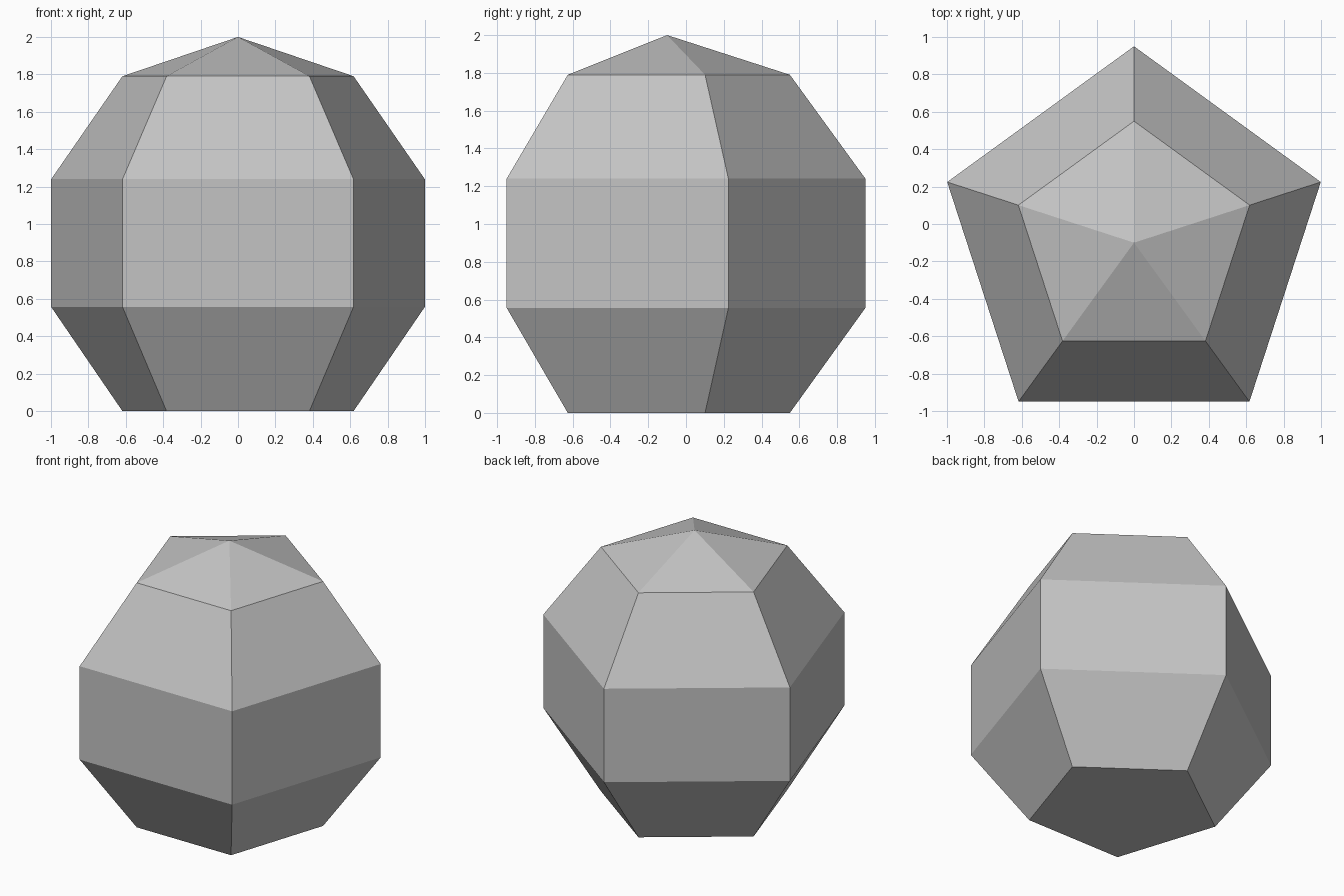
import bpy
import bmesh
from math import pi, cos, sin

cube = bpy.data.objects.get("Cube")
if cube:
    bpy.data.objects.remove(cube, do_unlink=True)

# One plain grey material
GREY = (0.55, 0.55, 0.55, 1.0)
mat = bpy.data.materials.new("plain grey")
mat.diffuse_color = GREY
mat.use_nodes = True
mat.node_tree.nodes["Principled BSDF"].inputs["Base Color"].default_value = GREY

SIDES = 5
AXIS_Y = -0.1
# Radius and height of each ring, bottom to top
PROFILE = [(0.65, 0.0), (1.05, 0.556), (1.05, 1.24), (0.65, 1.79)]
APEX_Z = 2.0

bm = bmesh.new()


def ring(radius, z):
    """Pentagon with one corner pointing to the back."""
    angles = [pi / 2 + 2 * pi * i / SIDES for i in range(SIDES)]
    return [bm.verts.new((radius * cos(a), AXIS_Y + radius * sin(a), z)) for a in angles]


rings = [ring(r, z) for r, z in PROFILE]
apex = bm.verts.new((0, AXIS_Y, APEX_Z))

# Flat base, side bands and pointed cap
bm.faces.new(rings[0][::-1])
for i in range(SIDES):
    j = (i + 1) % SIDES
    for low, high in zip(rings, rings[1:]):
        bm.faces.new((low[i], low[j], high[j], high[i]))
    bm.faces.new((rings[-1][i], rings[-1][j], apex))

bmesh.ops.recalc_face_normals(bm, faces=bm.faces)
mesh = bpy.data.meshes.new("faceted_ball")
bm.to_mesh(mesh)
bm.free()
mesh.materials.append(mat)
ball = bpy.data.objects.new("faceted_ball", mesh)
bpy.context.collection.objects.link(ball)
